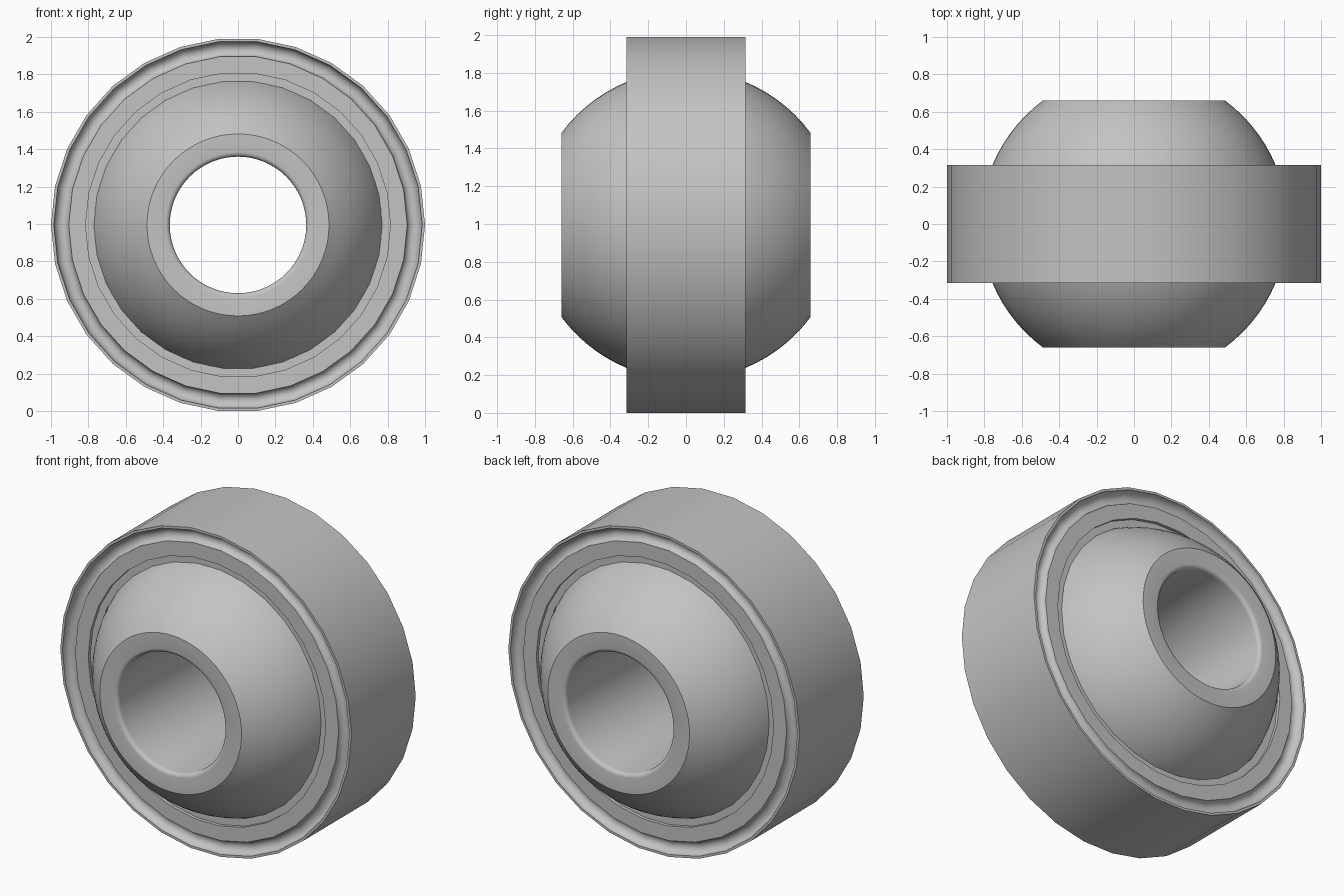
import bpy, bmesh
from math import sin, cos, pi, sqrt, asin, radians

cube = bpy.data.objects.get("Cube")
if cube:
    bpy.data.objects.remove(cube, do_unlink=True)

CENTRE_Z = 0.995
RING_HALF, BALL_HALF = 0.315, 0.66
BALL_R, RACE_R = 0.82, 0.822

steel = bpy.data.materials.new("grey steel")
steel.use_nodes = True
colour = (0.55, 0.55, 0.55, 1)
steel.diffuse_color = colour
steel.node_tree.nodes["Principled BSDF"].inputs["Base Color"].default_value = colour


def lathe(name, half_profile, sides):
    """Turn a closed (radius, y) outline around the y axis; the half is mirrored in y."""
    outline = half_profile + [(r, -y) for r, y in reversed(half_profile)]
    bm = bmesh.new()
    rings = []
    for i in range(sides):
        a = 2 * pi * i / sides
        rings.append([bm.verts.new((r * cos(a), y, r * sin(a))) for r, y in outline])
    n = len(outline)
    for i in range(sides):
        here, there = rings[i], rings[(i + 1) % sides]
        for j in range(n):
            k = (j + 1) % n
            bm.faces.new((here[j], here[k], there[k], there[j]))
    bmesh.ops.recalc_face_normals(bm, faces=bm.faces)
    mesh = bpy.data.meshes.new(name)
    bm.to_mesh(mesh)
    bm.free()
    mesh.materials.append(steel)
    obj = bpy.data.objects.new(name, mesh)
    obj.location.z = CENTRE_Z
    bpy.context.collection.objects.link(obj)
    bpy.ops.object.select_all(action='DESELECT')
    obj.select_set(True)
    bpy.context.view_layer.objects.active = obj
    bpy.ops.object.shade_smooth_by_angle(angle=radians(30))
    return obj


# Outer ring: rim, rounded groove, flat land, recessed lip, spherical race
groove = []
for i in range(9):
    t = i / 8
    groove.append((0.945 + 0.04 * cos(pi * t), RING_HALF - 0.01 * t - 0.04 * sin(pi * t)))
lip_y = 0.285
race = []
for i in range(6):
    y = lip_y * (1 - i / 6)
    race.append((sqrt(RACE_R ** 2 - y ** 2), y))
lathe("outer_ring",
      [(1, RING_HALF)] + groove + [(0.815, 0.305), (0.815, lip_y)] + race, 30)

# Inner ball: spherical outside, flat end faces, bore with rounded mouth
end_angle = asin(BALL_HALF / BALL_R)
ball = [(BALL_R * cos(end_angle * i / 12), BALL_R * sin(end_angle * i / 12))
        for i in range(1, 13)]
fillet = 0.025
bore = 0.365
mouth = [(bore + fillet * (1 - sin(pi / 2 * i / 4)),
          BALL_HALF - fillet * (1 - cos(pi / 2 * i / 4))) for i in range(5)]
lathe("inner_ball", ball + mouth, 64)
